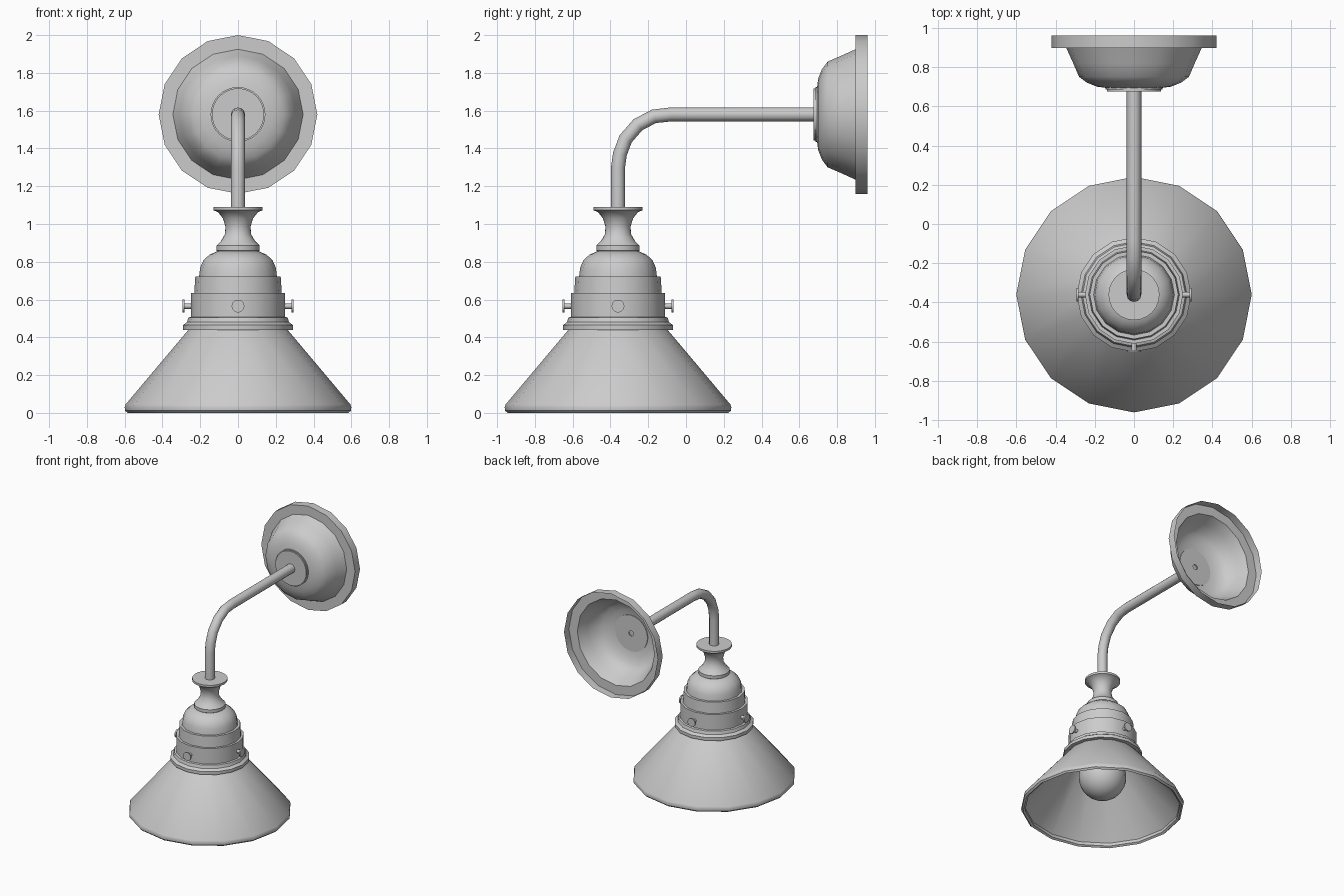
import bpy, bmesh, math
from mathutils import Matrix, Vector

if "Cube" in bpy.data.objects:
    bpy.data.objects.remove(bpy.data.objects["Cube"])

LAMP_Y = -0.36    # vertical axis of the shade
ARM_Z = 1.58      # height of the wall plate axis


def finish(obj):
    bpy.ops.object.select_all(action='DESELECT')
    obj.select_set(True)
    bpy.context.view_layer.objects.active = obj
    bpy.ops.object.shade_smooth_by_angle(angle=math.radians(32))


def lathe(name, profile, sides=16, matrix=Matrix.Translation((0, LAMP_Y, 0))):
    """Revolve (radius, height) points about local z, then place with matrix."""
    bm = bmesh.new()
    verts = [bm.verts.new((r, 0, h)) for r, h in profile]
    edges = [bm.edges.new(p) for p in zip(verts, verts[1:])]
    bmesh.ops.spin(bm, geom=verts + edges, cent=(0, 0, 0), axis=(0, 0, 1),
                   angle=math.tau, steps=sides, use_merge=True)
    bmesh.ops.remove_doubles(bm, verts=bm.verts, dist=1e-5)
    bmesh.ops.recalc_face_normals(bm, faces=bm.faces)
    bm.transform(matrix)
    mesh = bpy.data.meshes.new(name)
    bm.to_mesh(mesh)
    bm.free()
    obj = bpy.data.objects.new(name, mesh)
    bpy.context.collection.objects.link(obj)
    finish(obj)
    return obj


# Wall plate: hollow shell, local z mapped to world +y
wall = Matrix.Translation((0, 0, ARM_Z)) @ Matrix.Rotation(-math.pi / 2, 4, 'X')
lathe("wall_plate", [(0.42, 0.96), (0.42, 0.897), (0.345, 0.897), (0.31, 0.82),
                     (0.28, 0.75), (0.24, 0.72), (0.19, 0.70), (0.13, 0.692)],
      matrix=wall)
lathe("plate_boss", [(0.02, 0.70), (0.145, 0.70), (0.145, 0.685), (0.138, 0.685),
                     (0.138, 0.675), (0.0, 0.675)], sides=32, matrix=wall)

# Bent arm tube
path = [(0.695, 1.58), (-0.08, 1.58), (-0.17, 1.57), (-0.255, 1.525),
        (-0.32, 1.45), (-0.35, 1.37), (LAMP_Y, 1.30), (LAMP_Y, 1.08)]
curve = bpy.data.curves.new("arm", 'CURVE')
curve.dimensions = '3D'
curve.bevel_depth = 0.037
curve.bevel_resolution = 4
spline = curve.splines.new('POLY')
spline.points.add(len(path) - 1)
for p, (y, z) in zip(spline.points, path):
    p.co = (0, y, z, 1)
arm = bpy.data.objects.new("arm", curve)
bpy.context.collection.objects.link(arm)
bpy.ops.object.select_all(action='DESELECT')
arm.select_set(True)
bpy.context.view_layer.objects.active = arm
bpy.ops.object.convert(target='MESH')
finish(bpy.context.view_layer.objects.active)

# Waisted neck below the arm
lathe("neck", [(0, 1.09), (0.13, 1.09), (0.13, 1.073), (0.105, 1.062), (0.08, 1.03),
               (0.066, 0.985), (0.07, 0.945), (0.09, 0.91), (0.115, 0.885),
               (0.115, 0.86), (0.10, 0.85)], sides=24)

# Stepped dome and collar that hold the shade
lathe("dome", [(0.0, 0.858), (0.11, 0.856), (0.15, 0.838), (0.182, 0.81), (0.2, 0.77),
               (0.206, 0.722), (0.226, 0.722), (0.232, 0.63)])
lathe("collar", [(0.225, 0.634), (0.25, 0.634), (0.25, 0.508), (0.263, 0.504),
                 (0.27, 0.48), (0.292, 0.465), (0.292, 0.44), (0.25, 0.44)])

# Conical shade with thickness and a rounded rim
lathe("shade", [(0.235, 0.58), (0.235, 0.46), (0.265, 0.437), (0.595, 0.045),
                (0.60, 0.03), (0.598, 0.012), (0.585, 0.0), (0.57, 0.01),
                (0.572, 0.035), (0.25, 0.425), (0.22, 0.455), (0.22, 0.58)])

# Bulb and its socket
bulb = [(0.175 * math.sin(a), 0.265 - 0.175 * math.cos(a))
        for a in (math.radians(d) for d in range(0, 141, 14))]
lathe("bulb", bulb + [(0.085, 0.45), (0.075, 0.52)], sides=24)
lathe("bulb_socket", [(0, 0.5), (0.09, 0.5), (0.09, 0.80), (0, 0.80)])

# Four thumbscrews round the collar
for i in range(4):
    m = (Matrix.Translation((0, LAMP_Y, 0.565)) @ Matrix.Rotation(i * math.pi / 2, 4, 'Z')
         @ Matrix.Rotation(math.pi / 2, 4, 'Y'))
    lathe(f"thumbscrew_{i + 1}", [(0.014, 0.22), (0.014, 0.282), (0.034, 0.282),
                                  (0.034, 0.293), (0, 0.293)], sides=12, matrix=m)
